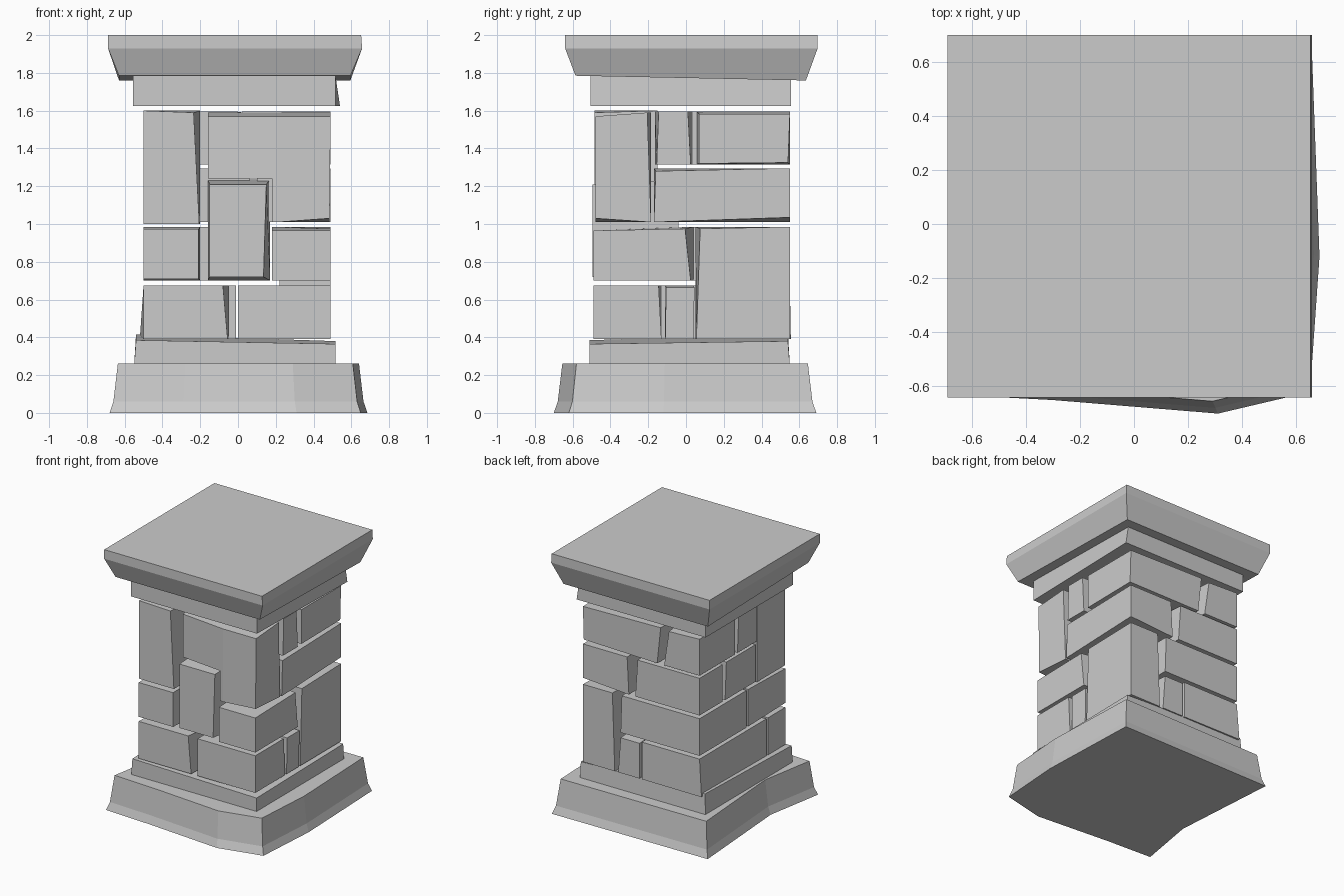
import bpy, bmesh

if "Cube" in bpy.data.objects:
    bpy.data.objects.remove(bpy.data.objects["Cube"])

# Common body limits and course heights
XL, XR, YF, YB = -0.50, 0.49, -0.49, 0.55
ROW = [(0.39, 0.675), (0.70, 0.985), (1.01, 1.295), (1.315, 1.595)]


def finish(name, bm):
    bmesh.ops.recalc_face_normals(bm, faces=bm.faces)
    me = bpy.data.meshes.new(name)
    bm.to_mesh(me)
    bm.free()
    ob = bpy.data.objects.new(name, me)
    bpy.context.collection.objects.link(ob)
    return ob


def loft(rings):
    """Closed solid through matching rings of points."""
    bm = bmesh.new()
    vs = [[bm.verts.new(p) for p in r] for r in rings]
    n = len(rings[0])
    for a, b in zip(vs, vs[1:]):
        for i in range(n):
            j = (i + 1) % n
            bm.faces.new((a[i], a[j], b[j], b[i]))
    bm.faces.new(vs[0][::-1])
    bm.faces.new(vs[-1])
    return bm


def block(name, xs, ys, zs, **moves):
    """Box whose corners can be nudged; keys use f/k l/r b/t = front/back, left/right, bottom/top."""
    bm = bmesh.new()
    bmesh.ops.create_cube(bm, size=1)
    for v in bm.verts:
        i, j, k = (int(c > 0) for c in v.co)
        tag = "lr"[i] + "fk"[j] + "bt"[k]
        v.co = (xs[i], ys[j], zs[k])
        for key, d in moves.items():
            if all(c in tag for c in key):
                v.co.x += d[0]
                v.co.y += d[1]
                v.co.z += d[2]
    return finish(name, bm)


# Plinth with uneven outline
outline = [(-0.68, -0.63), (-0.30, -0.65), (0.31, -0.70), (0.65, -0.62), (0.685, -0.12),
           (0.655, 0.69), (-0.66, 0.68), (-0.60, -0.17)]
finish("plinth", loft([[(x * s, y * s, z) for x, y in outline]
                       for s, z in ((1, 0), (0.97, 0.06), (0.935, 0.262))]))

# Step above the plinth, with tilted top
block("base_step", (-0.55, 0.515), (-0.51, 0.55), (0.25, 0.365),
      lt=(0.01, 0, 0.02), kt=(0, -0.01, 0.015), lkt=(0, 0, 0.015))

# Neck and flared cap
block("neck", (-0.555, 0.515), (-0.505, 0.555), (1.625, 1.79), rkb=(0.025, 0, 0))


def rect(x0, x1, y0, y1, zf, zb):
    return [(x0, y0, zf), (x1, y0, zf), (x1, y1, zb), (x0, y1, zb)]


finish("cap", loft([rect(-0.63, 0.595, -0.585, 0.635, 1.785, 1.76),
                    rect(-0.688, 0.657, -0.64, 0.697, 1.93, 1.93),
                    rect(-0.688, 0.652, -0.64, 0.697, 2.0, 2.0)]))

# Course 1 stones
z = ROW[0]
block("stone_1_front_left", (XL, -0.05), (YF, -0.28), z, frt=(-0.03, 0, 0), frb=(-0.005, 0, 0))
block("stone_1_front_right", (0.0, XR), (YF, -0.13), z, rkt=(0, -0.015, 0))
block("stone_1_right_middle", (0.03, XR), (-0.11, 0.04), z, rt=(0, 0.005, -0.01))
block("stone_1_back_middle", (0.01, 0.19), (0.06, YB), z, kt=(0, 0, -0.015), rkt=(-0.02, 0, 0))
block("stone_1_back_left", (XL, -0.01), (-0.26, YB), z, lkb=(-0.02, 0.005, 0))

# Tall back right stone covering courses 1 and 2
block("stone_tall_back_right", (0.22, XR), (0.05, YB), (0.39, 0.985),
      rft=(0, 0.025, -0.01), rfb=(0, 0.005, 0), lkt=(0.02, 0, 0))

# Course 2 stones
z = ROW[1]
block("stone_2_front_left", (XL, -0.20), (YF, -0.04), z,
      ft=(0, 0, -0.012), fb=(0, 0, 0.01), fr=(-0.008, 0, 0))
block("stone_2_front_right", (0.18, XR), (YF, 0.04), z, ft=(0, 0, -0.02), rkt=(0, -0.045, -0.01),
      rkb=(0, -0.015, 0))
block("stone_2_back_left", (XL, 0.17), (-0.02, YB), z, rkt=(-0.01, 0, 0))

# Upright front stone covering courses 2 and part of 3
block("stone_front_upright", (-0.16, 0.17), (-0.495, -0.04), (0.70, 1.235),
      ft=(0, 0, -0.025), fb=(0, 0, 0.02), fr=(-0.02, 0, 0), frb=(-0.015, 0, 0), fl=(0.01, 0, 0))

# Tall front stones covering courses 3 and 4
block("stone_tall_front_left", (XL, -0.20), (YF + 0.005, -0.15), (1.0, 1.6),
      frt=(-0.035, 0, -0.01), frb=(-0.005, 0, 0))
shape = [(0.18, 1.01), (0.485, 1.01), (0.49, 1.59), (-0.16, 1.59), (-0.16, 1.24), (0.18, 1.24)]
bm = loft([[(x, y, h) for x, h in shape] for y in (-0.48, -0.185)])
bmesh.ops.bisect_plane(bm, geom=bm.verts[:] + bm.edges[:] + bm.faces[:],
                       plane_co=(0.21, 0, 0), plane_no=(1, 0, 0))
for v in bm.verts:
    if v.co.y < -0.4:
        v.co.y += max(0, 0.21 - v.co.x) * 0.11
        v.co.z += -0.02 if v.co.z > 1.5 else (0.02 if v.co.z < 1.1 and v.co.x > 0.4 else 0)
    elif v.co.z > 1.5 and v.co.x > 0.4:
        v.co.y -= 0.02
finish("stone_tall_front_right", bm)

# Course 3 stones
z = ROW[2]
block("stone_3_right_back", (0.10, XR), (-0.17, YB), z, rft=(0, 0.01, -0.015), rkb=(0, 0, 0.025),
      lkt=(0.015, 0, 0))
block("stone_3_left_middle", (XL, 0.06), (-0.13, 0.24), z, lkt=(0, -0.015, 0))
block("stone_3_back_left", (XL, 0.045), (0.27, YB), z, rkt=(-0.02, 0, 0))

# Course 4 stones
z = ROW[3]
block("stone_4_right_middle", (0.02, XR), (-0.165, 0.035), z, rf=(0, 0.01, 0), rkt=(0, -0.025, 0),
      rkb=(0, -0.01, 0), rft=(0, 0.01, 0))
block("stone_4_right_back", (-0.17, XR), (0.055, YB), z, rf=(0, 0.015, 0), rt=(0, 0, -0.012),
      rfb=(0, 0, 0.005), rkb=(0, -0.01, 0.01), lkb=(0.03, 0, 0))
block("stone_4_left_middle", (XL, 0.0), (-0.14, 0.09), z, lkt=(0, -0.015, 0))
block("stone_4_back_left", (XL, -0.20), (0.12, YB), z, rkt=(-0.04, 0, -0.01))
